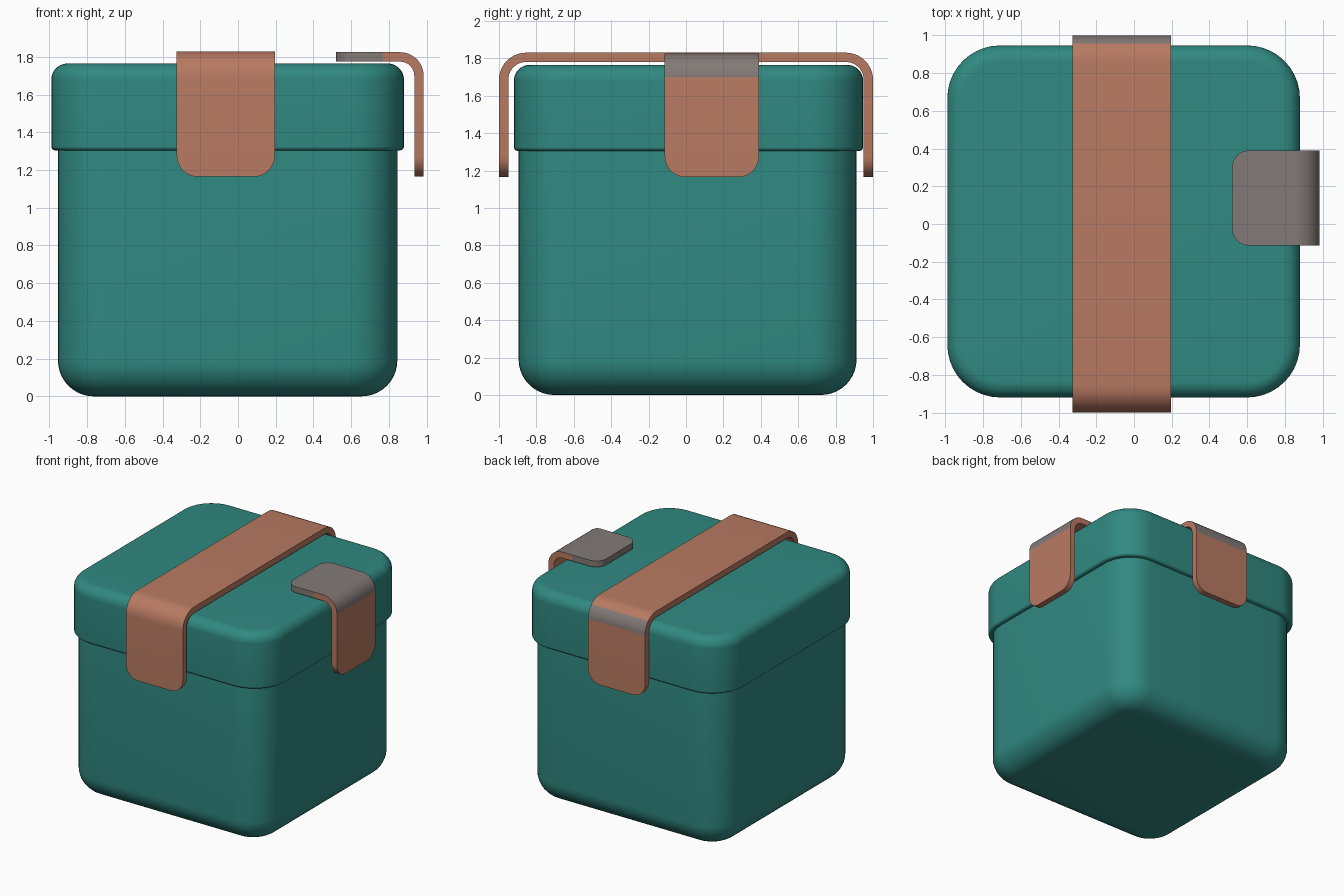
import bpy, bmesh, math
from mathutils import Vector

if "Cube" in bpy.data.objects:
    bpy.data.objects.remove(bpy.data.objects["Cube"])


def material(name, rgb):
    m = bpy.data.materials.new(name)
    m.diffuse_color = (*rgb, 1)
    m.use_nodes = True
    m.node_tree.nodes["Principled BSDF"].inputs["Base Color"].default_value = m.diffuse_color
    return m


TEAL = material("teal", (0.030, 0.250, 0.220))
COPPER = material("copper", (0.480, 0.195, 0.122))
GREY = material("warm grey", (0.225, 0.195, 0.185))


def finish(name, bm, mats, angle):
    bmesh.ops.recalc_face_normals(bm, faces=bm.faces)
    me = bpy.data.meshes.new(name)
    bm.to_mesh(me)
    bm.free()
    for m in mats:
        me.materials.append(m)
    ob = bpy.data.objects.new(name, me)
    bpy.context.collection.objects.link(ob)
    bpy.ops.object.select_all(action='DESELECT')
    ob.select_set(True)
    bpy.context.view_layer.objects.active = ob
    bpy.ops.object.shade_smooth_by_angle(angle=math.radians(angle))
    return ob


def loft(bm, rings):
    """Skin closed rings of equal length and cap both ends."""
    for a, b in zip(rings, rings[1:]):
        for i in range(len(a)):
            j = (i + 1) % len(a)
            bm.faces.new((a[i], a[j], b[j], b[i]))
    bm.faces.new(rings[0])
    bm.faces.new(rings[-1])


def rounded_box(name, x0, x1, y0, y1, z0, z1, r, r_bottom, r_top, n=10):
    # (inset, height) profile: bottom round, then top round
    prof = []
    for k in range(n + 1):
        a = math.pi / 2 * k / n
        prof.append((r_bottom * (1 - math.sin(a)), z0 + r_bottom * (1 - math.cos(a))))
    for k in range(n + 1):
        a = math.pi / 2 * k / n
        prof.append((r_top * (1 - math.cos(a)), z1 - r_top * (1 - math.sin(a))))
    corners = ((x1 - r, y1 - r), (x0 + r, y1 - r), (x0 + r, y0 + r), (x1 - r, y0 + r))
    bm = bmesh.new()
    rings = []
    for d, z in prof:
        ring = []
        for q, (cx, cy) in enumerate(corners):
            for k in range(n + 1):
                a = math.pi / 2 * (q + k / n)
                ring.append(bm.verts.new((cx + (r - d) * math.cos(a),
                                          cy + (r - d) * math.sin(a), z)))
        rings.append(ring)
    loft(bm, rings)
    return finish(name, bm, [TEAL], 40)


def arc(cx, cz, r, a0, a1, n=10):
    """Path points with outward normals along a bend."""
    out = []
    for k in range(n + 1):
        a = math.radians(a0 + (a1 - a0) * k / n)
        c, s = math.cos(a), math.sin(a)
        out.append(((cx + r * c, cz + r * s), (c, s)))
    return out


def end_stations(p, n, inward, r, half, steps=8):
    """Stations narrowing to a rounded end at p."""
    out = []
    for k in range(steps + 1):
        a = math.pi / 2 * k / steps
        d = r * (1 - math.cos(a))
        out.append(((p[0] + inward[0] * d, p[1] + inward[1] * d), n,
                    half - r + r * math.sin(a)))
    return out


def band(name, stations, thick, centre, to_xyz, is_grey):
    bm = bmesh.new()
    rings = []
    for (u, z), (nu, nz), h in stations:
        iu, iz = u - nu * thick, z - nz * thick
        rings.append([bm.verts.new(to_xyz(*p)) for p in
                      ((u, centre - h, z), (u, centre + h, z),
                       (iu, centre + h, iz), (iu, centre - h, iz))])
    loft(bm, rings)
    bmesh.ops.recalc_face_normals(bm, faces=bm.faces)
    for f in bm.faces:
        f.material_index = int(is_grey(f.calc_center_median(), f.normal))
    return finish(name, bm, [COPPER, GREY], 35)


# Container and overhanging lid
rounded_box("container", -0.955, 0.845, -0.895, 0.912, 0, 1.33, 0.26, 0.19, 0.01)
rounded_box("lid", -0.99, 0.88, -0.92, 0.947, 1.305, 1.765, 0.28, 0.02, 0.085)

# Long strap over the lid from front to back
R, W = 0.145, 0.26
path = end_stations((-1, 1.165), (-1, 0), (0, 1), 0.11, W)
path += [(p, n, W) for p, n in arc(-1 + R, 1.83 - R, R, 180, 90)]
path += [(p, n, W) for p, n in arc(1 - R, 1.83 - R, R, 90, 0)]
path += end_stations((1, 1.165), (1, 0), (0, 1), 0.11, W)[::-1]
band("long_strap", path, 0.05, -0.065, lambda u, v, z: Vector((v, u, z)),
     lambda c, n: c.y > 0.955 and 1.69 < c.z < 1.80 and n.y > 0.5 and abs(n.x) < 0.5)

# Short clip hooked over the right side
R, W = 0.125, 0.252
path = end_stations((0.52, 1.825), (0, 1), (1, 0), 0.09, W)
path += [((0.77, 1.825), (0, 1), W)]
path += [(p, n, W) for p, n in arc(0.985 - R, 1.825 - R, R, 90, 0)]
path += end_stations((0.985, 1.165), (1, 0), (0, 1), 0.11, W)[::-1]
band("side_clip", path, 0.05, 0.138, lambda u, v, z: Vector((u, v, z)),
     lambda c, n: c.x < 0.77 or (c.z > 1.69 and abs(n.y) < 0.5 and n.x + n.z > 0.5))
